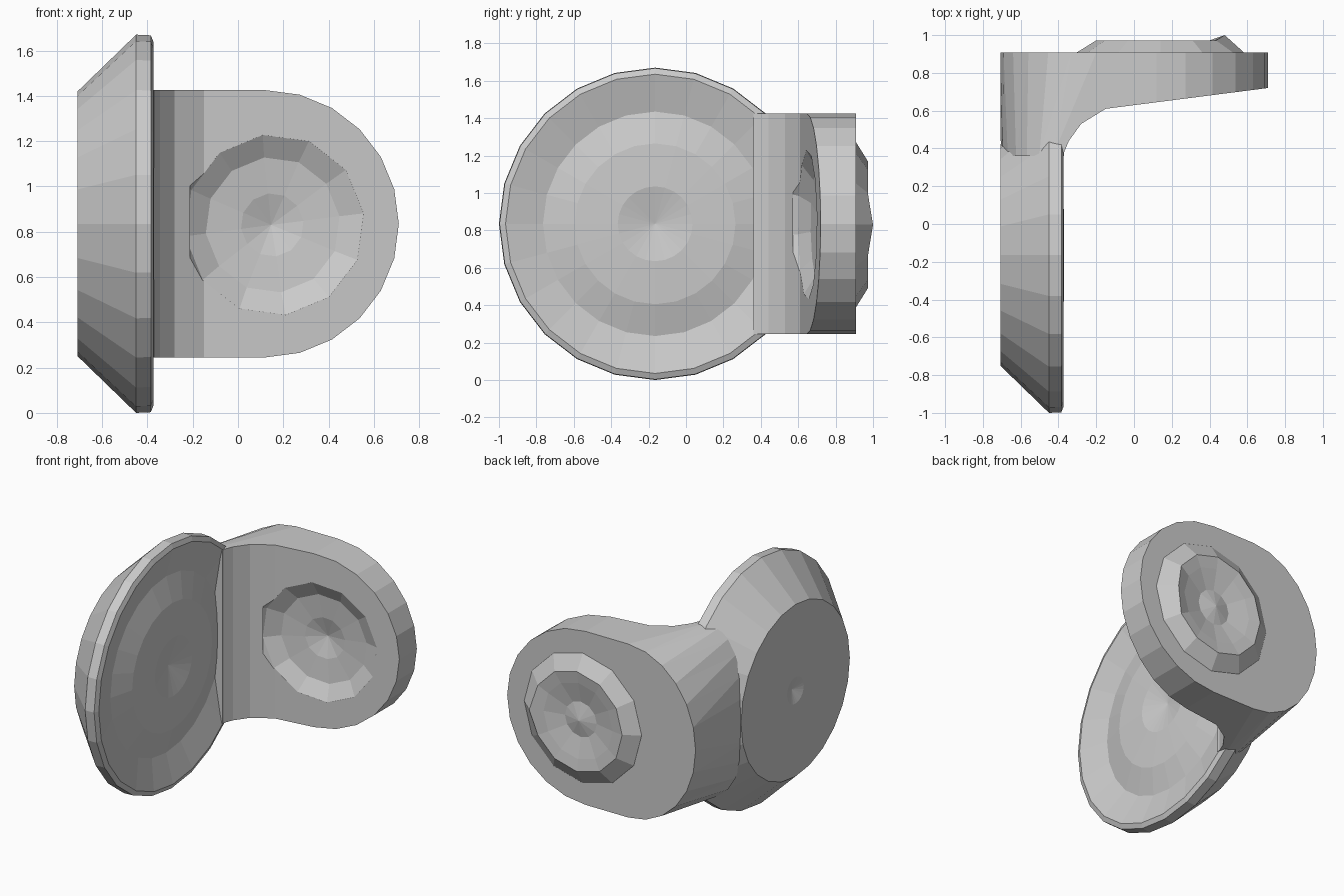
import bpy, bmesh, math
from mathutils import Vector

if "Cube" in bpy.data.objects:
    bpy.data.objects.remove(bpy.data.objects["Cube"])

ZC = 0.835  # shared height of both round ends


def finish(bm, name):
    bmesh.ops.recalc_face_normals(bm, faces=bm.faces)
    me = bpy.data.meshes.new(name)
    bm.to_mesh(me)
    bm.free()
    ob = bpy.data.objects.new(name, me)
    bpy.context.collection.objects.link(ob)
    return ob


def lathe(name, origin, axis, profile, n):
    """Closed solid spun around an axis from (radius, height) pairs."""
    bm = bmesh.new()
    q = Vector((0, 0, 1)).rotation_difference(Vector(axis))
    rings = []
    for r, h in profile:
        count = 1 if r == 0 else n
        rings.append([bm.verts.new(Vector(origin) + q @ Vector((
            r * math.cos(2 * math.pi * i / n),
            r * math.sin(2 * math.pi * i / n), h))) for i in range(count)])
    for a, b in zip(rings, rings[1:]):
        for i in range(n):
            j = (i + 1) % n
            f = []
            for v in (a[i % len(a)], a[j % len(a)], b[j % len(b)], b[i % len(b)]):
                if v not in f:
                    f.append(v)
            bm.faces.new(f)
    for ring in (rings[0], rings[-1]):
        if len(ring) > 1:
            bm.faces.new(ring)
    return finish(bm, name)


def loft(name, start, end):
    """Solid between two outlines with equal point counts."""
    bm = bmesh.new()
    a, b = [[bm.verts.new(p) for p in pts] for pts in (start, end)]
    for i in range(len(a)):
        j = (i + 1) % len(a)
        quad = bm.faces.new((a[i], a[j], b[j], b[i]))
        bmesh.ops.triangulate(bm, faces=[quad])
    bm.faces.new(a)
    bm.faces.new(b)
    return finish(bm, name)


def oval(y, cx, a):
    """Tongue outline: round right end, elliptical left end."""
    pts = []
    for i in range(13):
        t = math.pi * (i / 12 - .5)
        pts.append((.12 + .59 * math.cos(t), y, ZC + .59 * math.sin(t)))
    for i in range(13):
        t = math.pi * (i / 12 + .5)
        pts.append((cx + a * math.cos(t), y, ZC + .59 * math.sin(t)))
    return pts


def combine(target, other, op):
    m = target.modifiers.new(op, 'BOOLEAN')
    m.operation, m.object, m.solver = op, other, 'EXACT'
    bpy.context.view_layer.objects.active = target
    bpy.ops.object.modifier_apply(modifier=m.name)
    bpy.data.objects.remove(other)


# Tongue and neck: follows the plate's taper, then rounds off at the back
body = loft("elbow_bracket", oval(.36, -.43, .275), oval(.908, -.2, .508))

# Inner corner: filleted elbow and tapering tongue
inner = [(-.372, .2), (-.37, .38), (-.345, .44), (-.28, .53), (-.15, .61),
         (.71, .72), (.95, .75), (.95, .2)]
combine(body, loft("corner_cutter", [(x, y, -.2) for x, y in inner],
                   [(x, y, 2) for x, y in inner]), 'DIFFERENCE')

# Dished recess in the tongue's inner face
combine(body, lathe("recess_cutter", (.16, .65, .83), (-.127, .99, 0),
                    [(.42, -.03), (.4, 0), (.3, .055), (.14, .07), (0, .11)], 12),
        'DIFFERENCE')

# Round plate with tapered back, grooved face and small dents
plate = lathe("plate", (0, -.165, ZC), (1, 0, 0),
              [(0, -.68), (.09, -.708), (.585, -.708), (.835, -.45), (.832, -.385),
               (.8, -.372), (.6, -.425), (.43, -.38), (.2, -.37), (0, -.41)], 24)
combine(body, plate, 'UNION')

# Raised ring on the back of the tongue, with one corner pulled up
ring = lathe("back_ring", (.14, .88, .83), (0, 1, 0),
             [(.47, 0), (.44, .03), (.34, .092), (.26, .08), (.12, .05), (0, .075)], 12)
peak = min(ring.data.vertices, key=lambda v: (v.co - Vector((.48, .972, .83))).length)
peak.co.y = 1.0
combine(body, ring, 'UNION')
